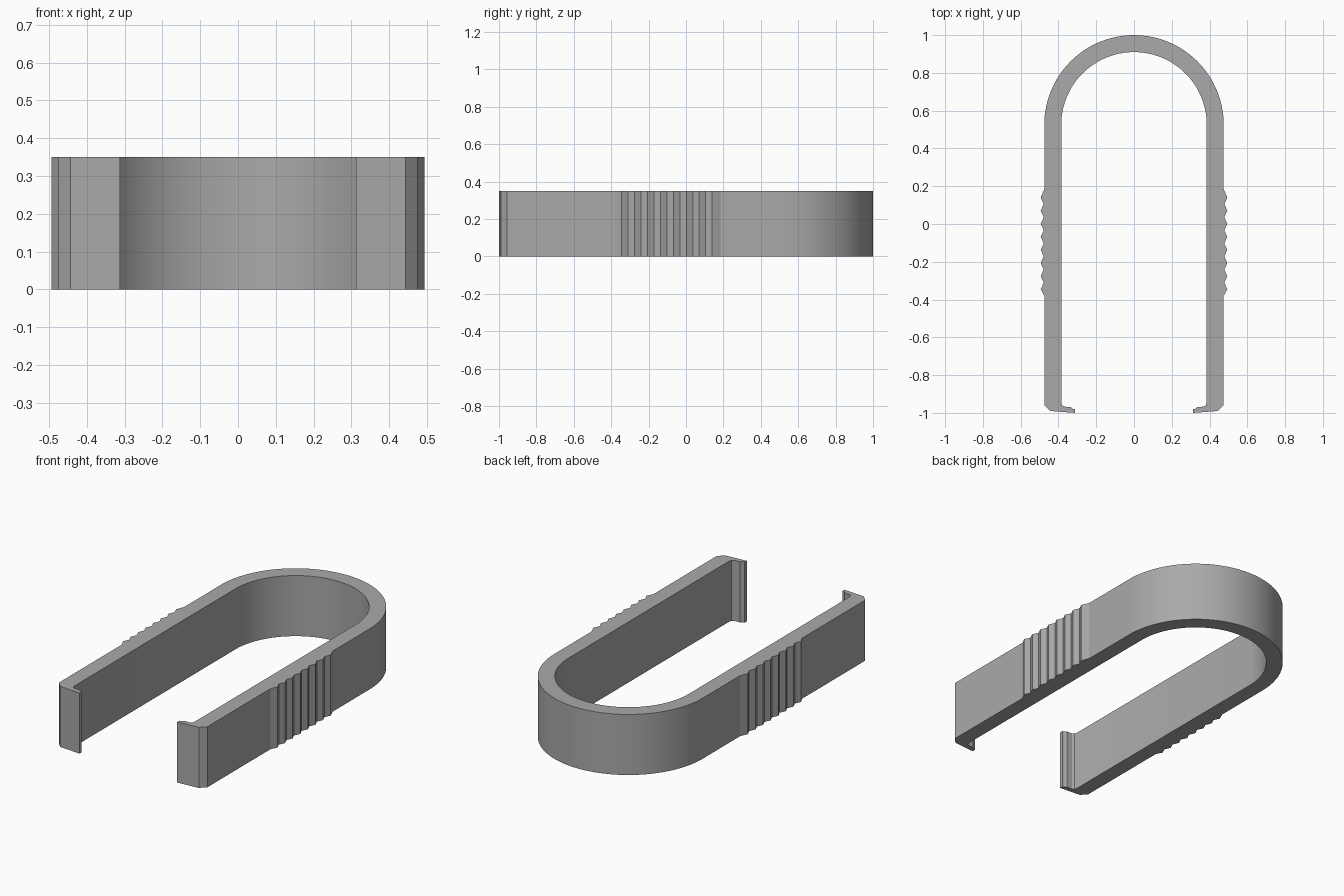
import bpy, bmesh, math

if "Cube" in bpy.data.objects:
    bpy.data.objects.remove(bpy.data.objects["Cube"], do_unlink=True)

HEIGHT = 0.35
OUTER, INNER = 0.475, 0.385      # half widths of the bow
ARC_Y = 0.525                    # centre of the rounded back
RIDGE_X, VALLEY_X = 0.494, 0.478
RIDGES, FIRST_RIDGE, PITCH = 8, -0.345, 0.0693
STEPS = 32


def quarter_arc(radius):
    """Points from the +x side round to the middle of the back."""
    return [(radius * math.cos(a), ARC_Y + radius * math.sin(a))
            for a in (math.pi / 2 * i / STEPS for i in range(STEPS + 1))]


# Hooked tip, from the inner wall round to the outer wall
tip = [(INNER, -0.945), (0.38, -0.96), (0.368, -0.967), (0.335, -0.969),
       (0.325, -0.978), (0.312, -0.981), (0.312, -1.0), (0.443, -0.99),
       (OUTER, -0.957)]

# Grip ridges along the outer wall
grip = [(OUTER, FIRST_RIDGE - 0.035)]
for i in range(RIDGES):
    y = FIRST_RIDGE + i * PITCH
    grip.append((RIDGE_X, y))
    if i < RIDGES - 1:
        grip.append((VALLEY_X, y + PITCH / 2))
grip.append((OUTER, FIRST_RIDGE + (RIDGES - 1) * PITCH + 0.045))

# Half outline mirrored to a closed profile
outer_half = tip + grip + quarter_arc(OUTER)
inner_half = quarter_arc(INNER)[::-1]
half = outer_half + inner_half

# Extrude one half, then mirror it across x
bm = bmesh.new()
face = bm.faces.new([bm.verts.new((max(x, 0.0) if x > 1e-6 else 0.0, y, 0))
                     for x, y in half])
top = bmesh.ops.extrude_face_region(bm, geom=[face])
bmesh.ops.translate(bm, vec=(0, 0, HEIGHT),
                    verts=[g for g in top["geom"] if isinstance(g, bmesh.types.BMVert)])
# Open the seam so the mirrored halves weld cleanly
seam = [f for f in bm.faces if all(abs(v.co.x) < 1e-5 for v in f.verts)]
bmesh.ops.delete(bm, geom=seam, context="FACES")
bmesh.ops.recalc_face_normals(bm, faces=bm.faces)
mesh = bpy.data.meshes.new("clip_body")
bm.to_mesh(mesh)
bm.free()

body = bpy.data.objects.new("clip_body", mesh)
bpy.context.collection.objects.link(body)
mirror = body.modifiers.new("Mirror", "MIRROR")
mirror.use_clip = True

# Single grey material
grey = bpy.data.materials.new("plain_grey")
grey.use_nodes = True
colour = (0.4, 0.4, 0.4, 1)
grey.diffuse_color = colour
grey.node_tree.nodes["Principled BSDF"].inputs["Base Color"].default_value = colour
mesh.materials.append(grey)

# Smooth the bend, keep profile corners crisp
bpy.ops.object.select_all(action="DESELECT")
body.select_set(True)
bpy.context.view_layer.objects.active = body
bpy.ops.object.modifier_apply(modifier="Mirror")
bpy.ops.object.shade_smooth_by_angle(angle=math.radians(20))
